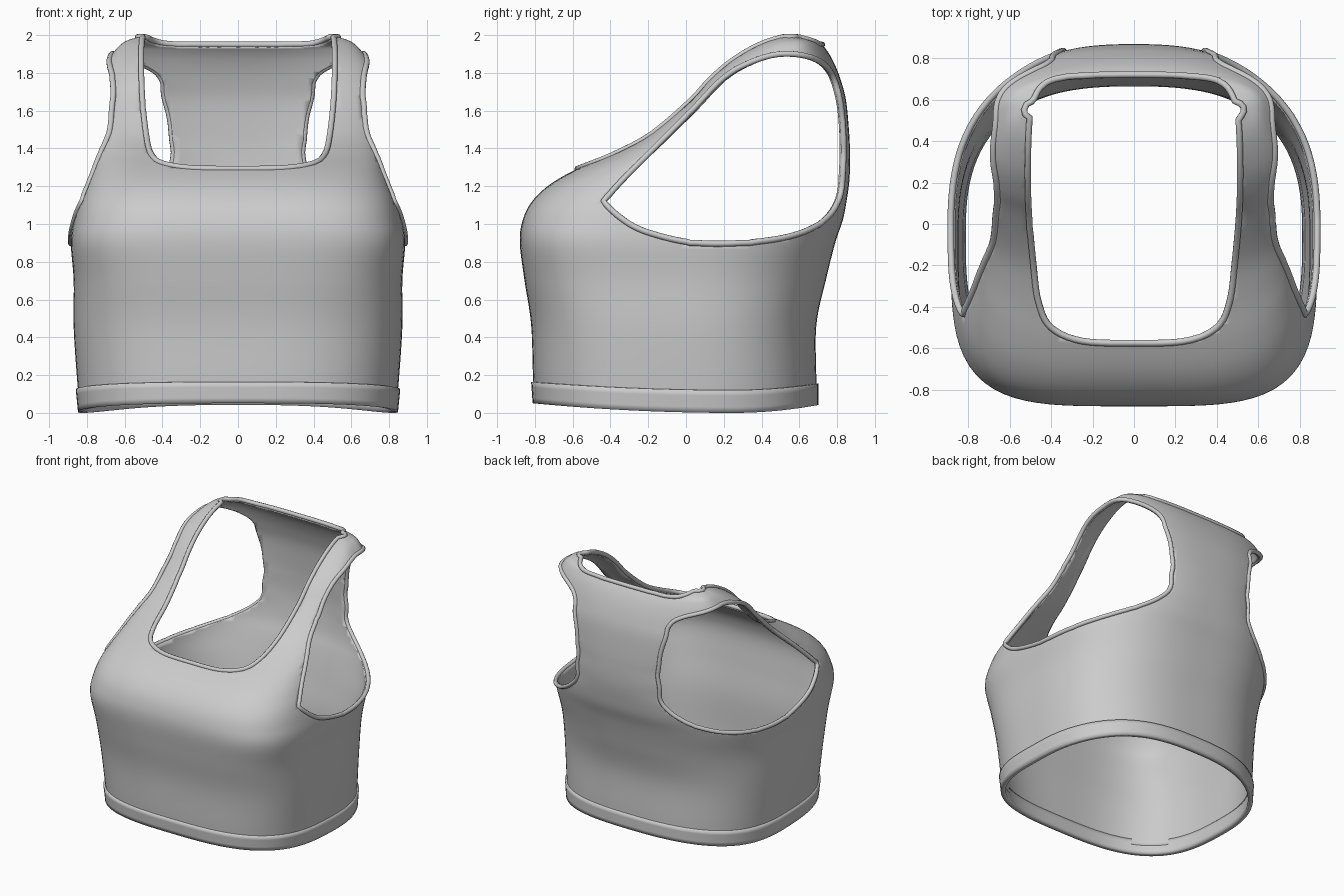
import bpy, bmesh, math
from mathutils import Vector

if "Cube" in bpy.data.objects:
    bpy.data.objects.remove(bpy.data.objects["Cube"])

cloth = bpy.data.materials.new("grey_cloth")
cloth.diffuse_color = (0.6, 0.6, 0.6, 1)
cloth.use_nodes = True
cloth.node_tree.nodes["Principled BSDF"].inputs["Base Color"].default_value = cloth.diffuse_color
SEG = 120

# Torso sections: z, half width, front y, back y, front roundness, back roundness
SECTIONS = [
    (0.00, .835, -.80, .69, 3.0, 2.6), (0.15, .85, -.81, .69, 3.0, 2.6),
    (0.45, .87, -.82, .69, 3.2, 2.6), (0.70, .87, -.855, .74, 3.6, 2.6),
    (0.90, .885, -.88, .79, 4.0, 2.7), (1.02, .87, -.865, .83, 4.0, 2.7),
    (1.12, .845, -.815, .85, 4.0, 2.7), (1.21, .81, -.72, .863, 4.0, 2.6),
    (1.29, .785, -.58, .868, 4.0, 2.6), (1.38, .775, -.38, .868, 4.0, 2.5),
    (1.48, .775, -.20, .864, 4.0, 2.5), (1.65, .77, 0.0, .848, 4.0, 2.5),
    (1.76, .74, .10, .82, 4.0, 2.5), (1.85, .70, .20, .785, 4.0, 2.6),
    (1.92, .65, .30, .745, 3.6, 2.8), (1.965, .60, .39, .70, 3.2, 3.0),
    (1.99, .53, .48, .62, 3.0, 3.0)]

# Armhole outline in (y, z), and right half of the neck outline in (x, y)
ARMHOLE = [(-.43, 1.11), (-.3, 1.0), (-.15, .94), (.05, .9), (.3, .9), (.55, .935),
           (.72, 1.01), (.81, 1.13), (.832, 1.3), (.832, 1.5), (.81, 1.68),
           (.755, 1.82), (.65, 1.885), (.5, 1.9), (.35, 1.86), (.2, 1.775),
           (.03, 1.6), (-.15, 1.42), (-.32, 1.25), (-.41, 1.15)]
NECK = [(0, -.575), (.25, -.565), (.4, -.5), (.46, -.38), (.485, -.2), (.51, .1),
        (.51, .4), (.49, .58), (.42, .685), (.25, .715), (0, .72)]


def smooth(pts, steps, closed):
    """Spline through points of any dimension."""
    n, out = len(pts), []
    for i in range(n if closed else n - 1):
        pick = lambda k: pts[k % n] if closed else pts[min(max(k, 0), n - 1)]
        a, b, c, d = (pick(i + k) for k in (-1, 0, 1, 2))
        for s in range(steps):
            t = s / steps
            out.append(tuple(.5 * (2 * q + (r - p) * t + (2 * p - 5 * q + 4 * r - w) * t * t
                             + (3 * q - p - 3 * r + w) * t ** 3)
                             for p, q, r, w in zip(a, b, c, d)))
    return out if closed else out + [tuple(pts[-1])]


def ring(sec, grow=0.0):
    """One horizontal section, with the wavy hem worked in near the bottom."""
    z, w, yf, yb, nf, nb = sec
    mid, depth, pts = (yf + yb) / 2, (yb - yf) / 2, []
    for i in range(SEG):
        a = 2 * math.pi * (i + .5) / SEG
        c, s = math.cos(a), math.sin(a)
        n = nb if s > 0 else nf
        r = (abs(c) ** n + abs(s) ** n) ** (-1 / n)
        x, y = (w + grow) * r * c, mid + (depth + grow) * r * s
        h = .05 * ((y - .25) / 1.05) ** 2 if y < .25 else .04 * ((y - .25) / .44) ** 2
        pts.append((x, y, z + h * max(0, 1 - z / .7)))
    return pts


def loft(name, rings, caps=False):
    """Skin a stack of equal rings; caps get the second material slot."""
    bm = bmesh.new()
    rows = [[bm.verts.new(p) for p in r] for r in rings]
    n = len(rows[0])
    for lo, hi in zip(rows, rows[1:]):
        for i in range(n):
            bm.faces.new((lo[i], lo[(i + 1) % n], hi[(i + 1) % n], hi[i]))
    if caps:
        for row in (rows[0], rows[-1]):
            bm.faces.new(row).material_index = 1
    bmesh.ops.recalc_face_normals(bm, faces=bm.faces)
    me = bpy.data.meshes.new(name)
    bm.to_mesh(me)
    bm.free()
    me.materials.append(cloth)
    ob = bpy.data.objects.new(name, me)
    bpy.context.collection.objects.link(ob)
    return ob


def finish(ob, thickness):
    if thickness:
        m = ob.modifiers.new("thickness", 'SOLIDIFY')
        m.thickness, m.offset = thickness, -1
    bpy.ops.object.select_all(action='DESELECT')
    ob.select_set(True)
    bpy.context.view_layer.objects.active = ob
    bpy.ops.object.shade_smooth_by_angle(angle=math.radians(40))


# Closed torso and the two cutters
table = smooth(SECTIONS, 5, False)
body = loft("body", [ring(s) for s in table if s[0] > .05], caps=True)
body.data.materials.append(cloth)

arm = smooth(ARMHOLE, 5, True)
neck = smooth(NECK + [(-x, y) for x, y in NECK[-2:0:-1]], 5, True)
cutters = [loft("armhole_cutter", [[(x, y, z) for y, z in arm] for x in (-1.5, 1.5)], True),
           loft("neck_cutter", [[(x, y, z) for x, y in neck] for z in (1.05, 2.5)], True)]
for cut in cutters:
    cut.data.materials.append(cloth)
    for p in cut.data.polygons:
        p.material_index = 1
    cut.hide_render = True
    cut.hide_set(True)
    m = body.modifiers.new("cut", 'BOOLEAN')
    m.operation, m.solver, m.object = 'DIFFERENCE', 'EXACT', cut
cut_mesh = bpy.data.meshes.new_from_object(
    body.evaluated_get(bpy.context.evaluated_depsgraph_get()))
body.modifiers.clear()
body.data = cut_mesh
for cut in cutters:
    bpy.data.objects.remove(cut)

# Drop cut walls and caps so only the cloth surface is left
bm = bmesh.new()
bm.from_mesh(cut_mesh)
bmesh.ops.delete(bm, geom=[f for f in bm.faces if f.material_index == 1], context='FACES')
bmesh.ops.remove_doubles(bm, verts=bm.verts, dist=.004)

# Collect the open edges of the neck and armholes as loops
links = {}
for e in bm.edges:
    if len(e.link_faces) == 1 and min(v.co.z for v in e.verts) > .5:
        a, b = e.verts
        links.setdefault(a, []).append(b)
        links.setdefault(b, []).append(a)
loops, seen = [], set()
for start in links:
    if start in seen:
        continue
    path, v = [], start
    while v is not None:
        seen.add(v)
        path.append(v.co.copy())
        v = next((o for o in links[v] if o not in seen), None)
    if len(path) > 20:
        loops.append(path)
bm.to_mesh(cut_mesh)
bm.free()
cut_mesh.materials.pop(index=1)
finish(body, .022)

# Rolled trim around each opening
for path in loops:
    pts = [path[0]]
    for p in path[1:]:
        if (p - pts[-1]).length > .02:
            pts.append(p)
    cx = sum(p.x for p in pts) / len(pts)
    side = "neck" if abs(cx) < .2 else "right_armhole" if cx < 0 else "left_armhole"
    cu = bpy.data.curves.new(side + "_trim", 'CURVE')
    cu.dimensions, cu.bevel_depth, cu.bevel_resolution = '3D', .016, 2
    sp = cu.splines.new('POLY')
    sp.points.add(len(pts) - 1)
    for q, p in zip(sp.points, pts):
        q.co = (*p, 1)
    sp.use_cyclic_u = True
    sp.use_smooth = True
    cu.materials.append(cloth)
    bpy.context.collection.objects.link(bpy.data.objects.new(side + "_trim", cu))

# Hem band at the bottom
low, up = SECTIONS[0], SECTIONS[1]
hem = loft("hem_band", [ring(tuple(p + (q - p) * t for p, q in zip(low, up)), .012)
                        for t in (0, .2, .4, .6, .8)])
finish(hem, .035)
